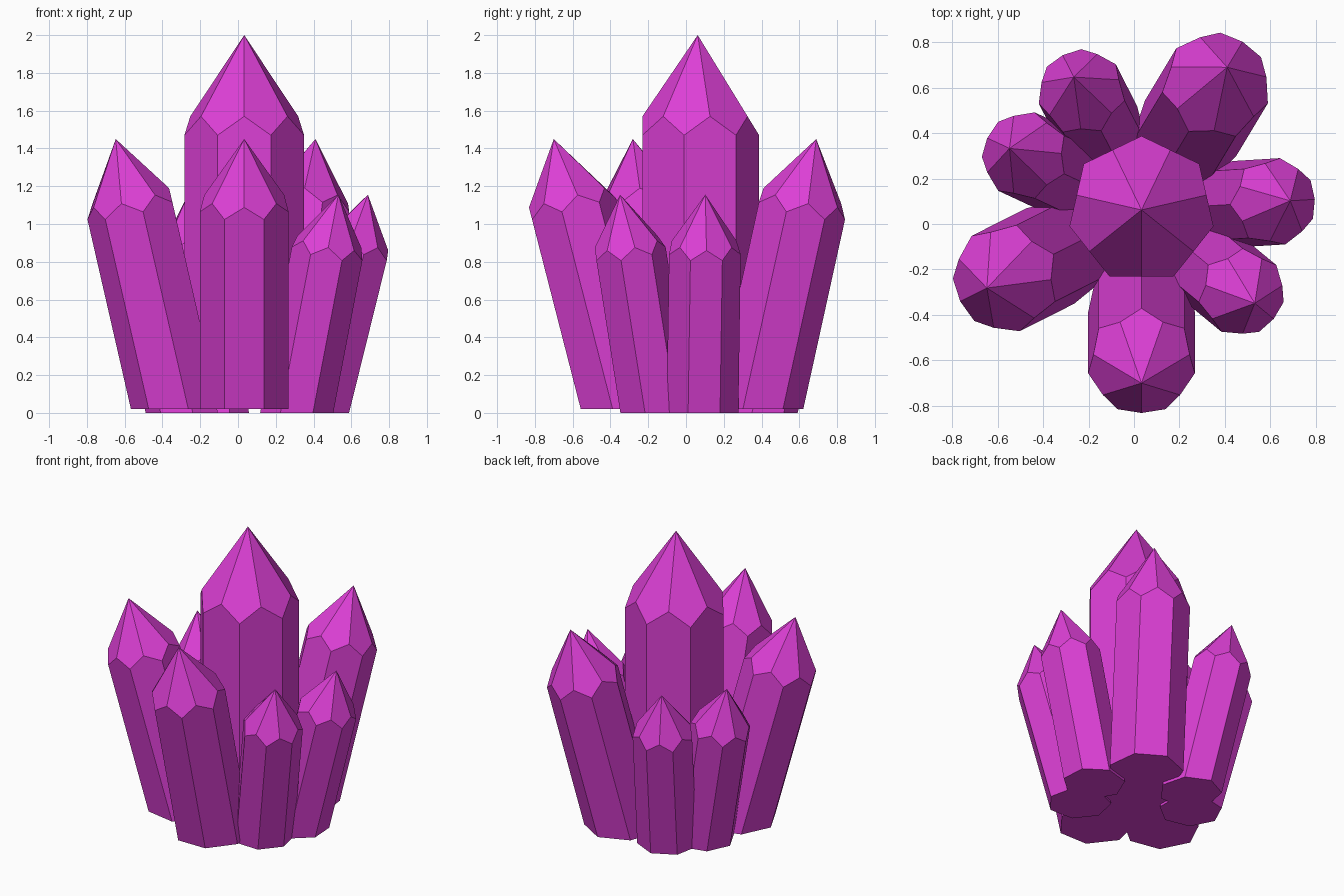
import bpy
import bmesh
from math import cos, sin, pi, radians
from mathutils import Vector

cube = bpy.data.objects.get("Cube")
if cube:
    bpy.data.objects.remove(cube, do_unlink=True)

magenta = bpy.data.materials.new("magenta_crystal")
color = (0.72, 0.05, 0.67, 1)
magenta.diffuse_color = color
magenta.use_nodes = True
magenta.node_tree.nodes["Principled BSDF"].inputs["Base Color"].default_value = color

SIDES = 7
CENTRE = Vector((0.033, 0.062, 0))


def crystal(name, angle, lean, reach, base_z, radius, corner, mid, tip):
    """Seven-sided prism leaning outwards, with a kite-faced point.

    corner, mid and tip are distances along the axis; the foot is cut level."""
    a, t = radians(angle), radians(lean)
    out = Vector((cos(a), sin(a), 0))
    side = Vector((-sin(a), cos(a), 0))
    axis = out * sin(t) + Vector((0, 0, cos(t)))
    across = out * cos(t) - Vector((0, 0, sin(t)))
    foot = CENTRE + out * reach + Vector((0, 0, base_z))

    bm = bmesh.new()

    def point(turn, r, along):
        offset = across * (r * cos(turn)) + side * (r * sin(turn))
        return foot + offset + axis * along

    step = 2 * pi / SIDES
    bottom, corners, mids = [], [], []
    for i in range(SIDES):
        turn = (i + 0.5) * step
        p = point(turn, radius, 0)
        p -= axis * ((p.z - base_z) / axis.z)      # level foot
        bottom.append(bm.verts.new(p))
        corners.append(bm.verts.new(point(turn, radius, corner)))
        mids.append(bm.verts.new(point(turn + step / 2, radius * cos(step / 2), mid)))
    top = bm.verts.new(point(0, 0, tip))

    for i in range(SIDES):
        j = (i + 1) % SIDES
        bm.faces.new((bottom[i], bottom[j], corners[j], mids[i], corners[i]))
        bm.faces.new((corners[j], mids[j], top, mids[i]))
    bm.faces.new(bottom[::-1])
    bmesh.ops.recalc_face_normals(bm, faces=bm.faces)

    mesh = bpy.data.meshes.new(name)
    bm.to_mesh(mesh)
    bm.free()
    mesh.materials.append(magenta)
    obj = bpy.data.objects.new(name, mesh)
    bpy.context.collection.objects.link(obj)


# Upright main crystal
crystal("central_crystal", -90, 0, 0, 0.02, 0.325, 1.45, 1.55, 1.98)

# Large leaning crystals
for name, angle, reach in (("front", -90, 0.395),
                           ("front_right", 206.8, 0.395),
                           ("back_left", 59, 0.365)):
    crystal("large_crystal_" + name, angle, 14.4, reach, 0.02,
            0.241, 1.092, 1.158, 1.476)

# Small leaning crystals
for name, angle, reach in (("back_right", 117, 0.37),
                           ("right", 155, 0.355),
                           ("left", 3.5, 0.37),
                           ("front_left", -39.5, 0.36)):
    crystal("small_crystal_" + name, angle, 13.9, reach, 0,
            0.195, 0.874, 0.929, 1.19)
